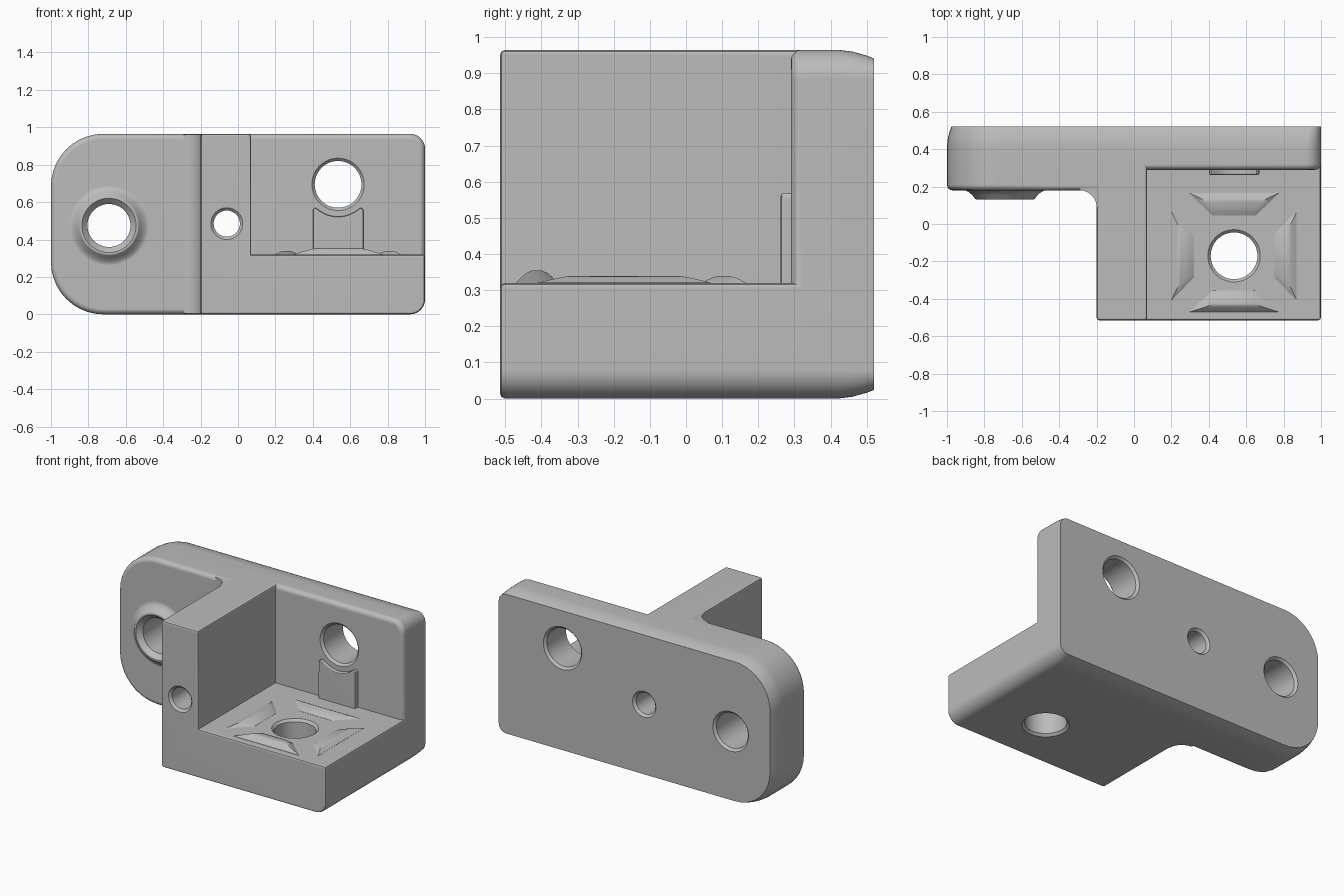
import bpy, bmesh
from math import sin, cos, pi, radians, sqrt

cube = bpy.data.objects.get("Cube")
if cube:
    bpy.data.objects.remove(cube, do_unlink=True)

grey = bpy.data.materials.new("plain grey")
grey.use_nodes = True
grey.diffuse_color = (0.5, 0.5, 0.5, 1)
grey.node_tree.nodes["Principled BSDF"].inputs["Base Color"].default_value = (0.5, 0.5, 0.5, 1)

TOP, FLOOR, BACK = 0.965, 0.32, 0.52


def loft(name, rings, bevel=0):
    """Skin a list of equal rings, cap both ends, optionally round the convex edges."""
    bm = bmesh.new()
    vs = [[bm.verts.new(p) for p in ring] for ring in rings]
    n = len(vs[0])
    for a, b in zip(vs, vs[1:]):
        for i in range(n):
            j = (i + 1) % n
            bm.faces.new((a[i], a[j], b[j], b[i]))
    bm.faces.new(vs[0])
    bm.faces.new(vs[-1])
    bmesh.ops.recalc_face_normals(bm, faces=bm.faces)
    if bevel:
        edges = [e for e in bm.edges if e.calc_face_angle_signed(0) > radians(30)]
        bmesh.ops.bevel(bm, geom=edges, offset=bevel, segments=2, profile=0.5,
                        affect='EDGES', clamp_overlap=True)
    me = bpy.data.meshes.new(name)
    bm.to_mesh(me)
    bm.free()
    me.materials.append(grey)
    ob = bpy.data.objects.new(name, me)
    bpy.context.collection.objects.link(ob)
    return ob


def arc(cx, cy, r, a0, a1, n=10):
    return [(cx + r * cos(radians(a0 + (a1 - a0) * i / n)),
             cy + r * sin(radians(a0 + (a1 - a0) * i / n))) for i in range(n + 1)]


def prism_y(name, outline, y0, y1, bevel=0):
    return loft(name, [[(x, y, z) for x, z in outline] for y in (y0, y1)], bevel)


def lathe(name, profile, cx, c2, axis):
    """Turn (radius, position) pairs about an axis parallel to y or z."""
    rings = []
    for r, h in profile:
        circle = arc(cx, c2, r, 0, 360, 48)[:-1]
        rings.append([(u, h, v) if axis == 'y' else (u, v, h) for u, v in circle])
    return loft(name, rings)


def hole(cx, c2, r, start, end, axis='y', lip=0.015):
    return lathe("hole_cutter", [(r + lip, start - 0.06), (r + lip, start), (r, start + lip),
                                 (r, end - 0.015), (r + 0.015, end), (r + 0.015, end + 0.06)],
                 cx, c2, axis)


def plate(name, x0, x1, front, r_left, r_right, edge=0.03):
    """Slab with rounded corners, soft front rim and tapered back rim."""
    steps = [(front + edge * (1 - cos(a)), edge * (1 - sin(a)), edge * (1 - sin(a)))
             for a in (0, pi / 8, pi / 4, 3 * pi / 8, pi / 2)]
    steps += [(0.42, 0, 0), (0.46, 0.005, 0), (0.5, 0.016, 0), (BACK, 0.024, 0)]
    rings = []
    for y, i, ix in steps:
        l, r, b, t = x0 + i, x1 - ix, i, TOP - i
        rl, rr = max(r_left - i, 0.005), max(r_right - i, 0.005)
        ring = (arc(l + rl, b + rl, rl, 180, 270) + arc(r - rr, b + rr, rr, 270, 360)
                + arc(r - rr, t - rr, rr, 0, 90) + arc(l + rl, t - rl, rl, 90, 180))
        rings.append([(x, y, z) for x, z in ring])
    return loft(name, rings)


def combine(body, others, operation):
    for ob in others:
        m = body.modifiers.new(operation, 'BOOLEAN')
        m.operation, m.solver, m.object = operation, 'EXACT', ob
    dg = bpy.context.evaluated_depsgraph_get()
    body_mesh = bpy.data.meshes.new_from_object(body.evaluated_get(dg))
    body.modifiers.clear()
    body.data = body_mesh
    for ob in others:
        bpy.data.objects.remove(ob, do_unlink=True)


# Bracket body: thick left flange, thin right plate, stepped block
body = plate("bracket_body", -1, 0, 0.18, 0.28, 0.02)
right_plate = plate("right_plate", -0.1, 1, 0.29, 0.02, 0.08)
step = [(-0.2, 0)] + arc(0.92, 0.08, 0.08, 270, 360) + [
    (1, FLOOR), (0.07, FLOOR), (0.07, TOP), (-0.2, TOP)]
block = prism_y("stepped_block", step, -0.515, 0.36, 0.015)

# Inner fillet between flange and block
curve = arc(-0.29, 0.09, 0.09, 90, 0) + [(-0.15, 0.09), (-0.15, 0.25), (-0.29, 0.25)]
fillet = loft("corner_fillet", [[(x, y, z) for x, y in curve] for z in (0.004, TOP - 0.004)])

# Flared boss around the left hole
boss = lathe("boss", [(0.215, 0.22), (0.215, 0.18), (0.195, 0.172), (0.175, 0.155),
                      (0.16, 0.135), (0.152, 0.13)], -0.69, 0.475, 'y')
combine(body, [right_plate, block, fillet, boss], 'UNION')

# Chamfered through holes
combine(body, [hole(-0.69, 0.475, 0.115, 0.13, BACK, lip=0.03),
               hole(0.535, 0.695, 0.125, 0.29, BACK),
               hole(-0.06, 0.485, 0.07, -0.515, BACK),
               hole(0.535, -0.17, 0.125, 0, FLOOR, 'z')], 'DIFFERENCE')

# Rib below the upper hole, its top hollowed to follow the hole
dx, hz = 0.105, 0.695
start = 270 - 39
rib_outline = ([(0.4, FLOOR - 0.02), (0.67, FLOOR - 0.02), (0.67, 0.562), (0.655, 0.572)]
               + arc(0.535, hz, 0.172, 270 + 40, 270 - 40, 12)
               + [(0.415, 0.572), (0.4, 0.562)])
rib = prism_y("wall_rib", rib_outline, 0.262, 0.31, 0.01)


# Four raised pads around the floor hole
def pad(name, turn, inner, outer, height):
    c, s = round(cos(turn)), round(sin(turn))
    rings = []
    for k in range(9):
        t = k / 8
        v = inner + (outer - inner) * t
        w = 0.115 + 0.125 * t
        h = 0.001 + height * min(1, 1.15 * sin(pi * t))
        slope = min(2.2 * h, 0.5 * w)
        ring = []
        for u, z in ((-w, -0.01), (w, -0.01), (w, 0), (w - slope, h), (slope - w, h), (-w, 0)):
            ring.append((0.535 + u * c - v * s, -0.17 + u * s + v * c, FLOOR + z))
        rings.append(ring)
    return loft(name, rings)


pads = [pad("floor_pad_back", 0, 0.215, 0.335, 0.018),
        pad("floor_pad_right", pi / 2, 0.215, 0.335, 0.018),
        pad("floor_pad_front", pi, 0.185, 0.3, 0.033),
        pad("floor_pad_left", -pi / 2, 0.215, 0.335, 0.018)]

# Smooth shading with crisp edges
bpy.ops.object.select_all(action='DESELECT')
for ob in [body, rib] + pads:
    ob.select_set(True)
bpy.context.view_layer.objects.active = body
bpy.ops.object.shade_smooth_by_angle(angle=radians(35))
for ob in (body, rib):
    m = ob.modifiers.new("weighted_normals", 'WEIGHTED_NORMAL')
    m.keep_sharp = True
